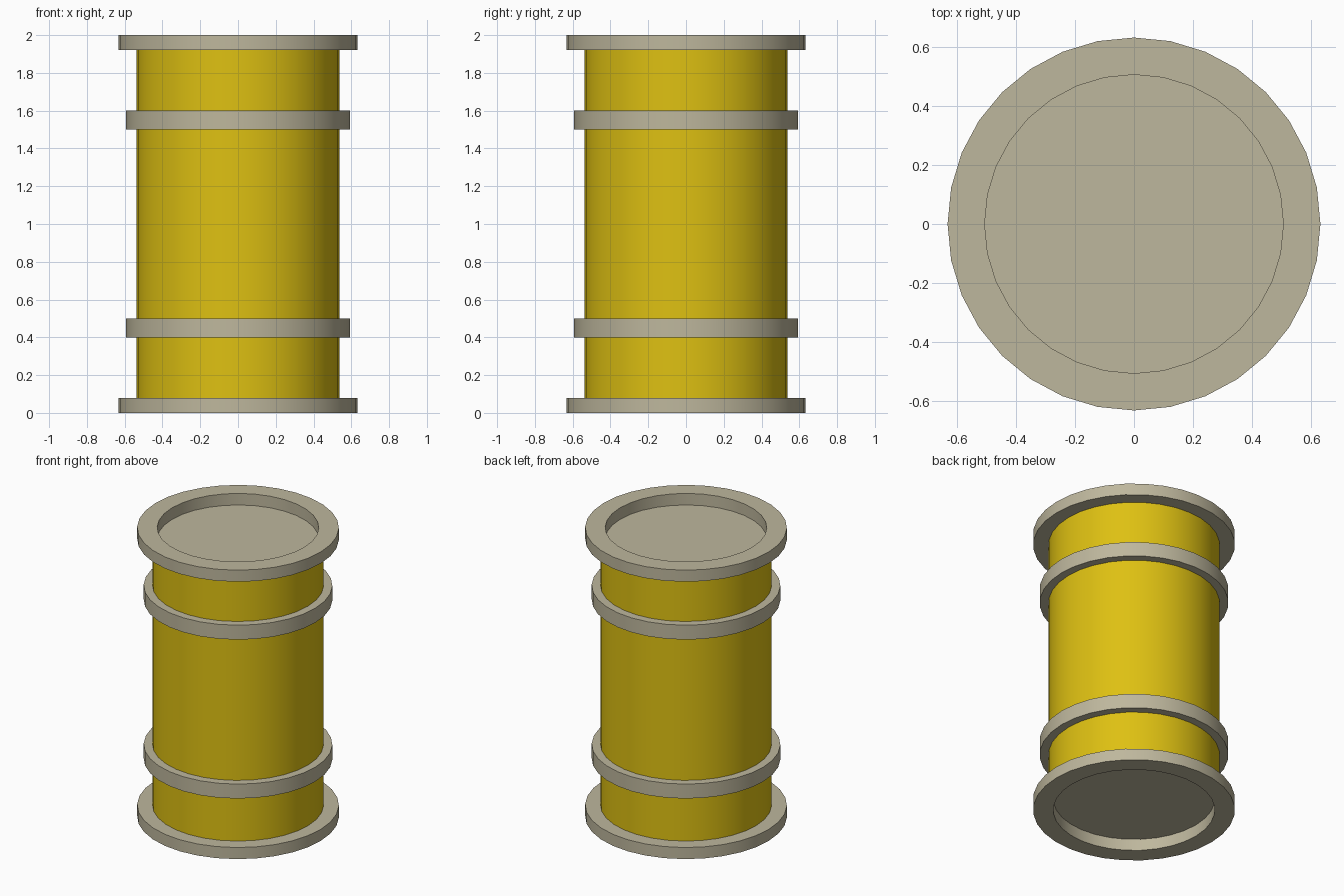
import bpy, bmesh, math

if "Cube" in bpy.data.objects:
    bpy.data.objects.remove(bpy.data.objects["Cube"])

SIDES = 32
R_RIM, R_HOOP, R_BODY, R_LID = 0.633, 0.592, 0.537, 0.507


def material(name, rgb):
    m = bpy.data.materials.new(name)
    m.diffuse_color = (*rgb, 1.0)
    m.use_nodes = True
    m.node_tree.nodes["Principled BSDF"].inputs["Base Color"].default_value = m.diffuse_color
    return m


yellow = material("yellow paint", (0.73, 0.53, 0.006))
grey = material("warm grey metal", (0.515, 0.474, 0.337))


def lathe(name, profile, mat):
    """Revolve (radius, z) points, listed bottom to top on the outside."""
    bm = bmesh.new()
    rings = []
    for r, z in profile:
        if r == 0:
            rings.append(None)
            continue
        rings.append([bm.verts.new((r * math.cos(2 * math.pi * i / SIDES),
                                    r * math.sin(2 * math.pi * i / SIDES), z))
                      for i in range(SIDES)])
    for a, b in zip(rings, rings[1:]):
        if a is None:
            bm.faces.new(b[::-1])       # flat disc facing down
        elif b is None:
            bm.faces.new(a)             # flat disc facing up
        else:
            for i in range(SIDES):
                j = (i + 1) % SIDES
                bm.faces.new((a[i], a[j], b[j], b[i]))
    me = bpy.data.meshes.new(name)
    bm.to_mesh(me)
    bm.free()
    me.materials.append(mat)
    ob = bpy.data.objects.new(name, me)
    bpy.context.collection.objects.link(ob)
    bpy.ops.object.select_all(action='DESELECT')
    ob.select_set(True)
    bpy.context.view_layer.objects.active = ob
    bpy.ops.object.shade_smooth_by_angle(angle=math.radians(30))
    return ob


# Painted barrel wall, between the hoops and rims
for name, z0, z1 in (("lower_wall", 0.08, 0.4), ("middle_wall", 0.5, 1.5), ("upper_wall", 1.6, 1.92)):
    lathe(name, [(R_BODY, z0), (R_BODY, z1)], yellow)

# Metal hoops
for name, z in (("lower_hoop", 0.4), ("upper_hoop", 1.5)):
    lathe(name, [(R_BODY, z), (R_HOOP, z), (R_HOOP, z + 0.1), (R_BODY, z + 0.1)], grey)

# Raised rims with sunken end discs
rim = [(R_BODY, 1.92), (R_RIM, 1.92), (R_RIM, 2.0), (R_LID, 2.0), (R_LID, 1.92), (0, 1.92)]
lathe("top_rim_and_lid", rim, grey)
lathe("bottom_rim_and_base", [(r, 2.0 - z) for r, z in reversed(rim)], grey)
